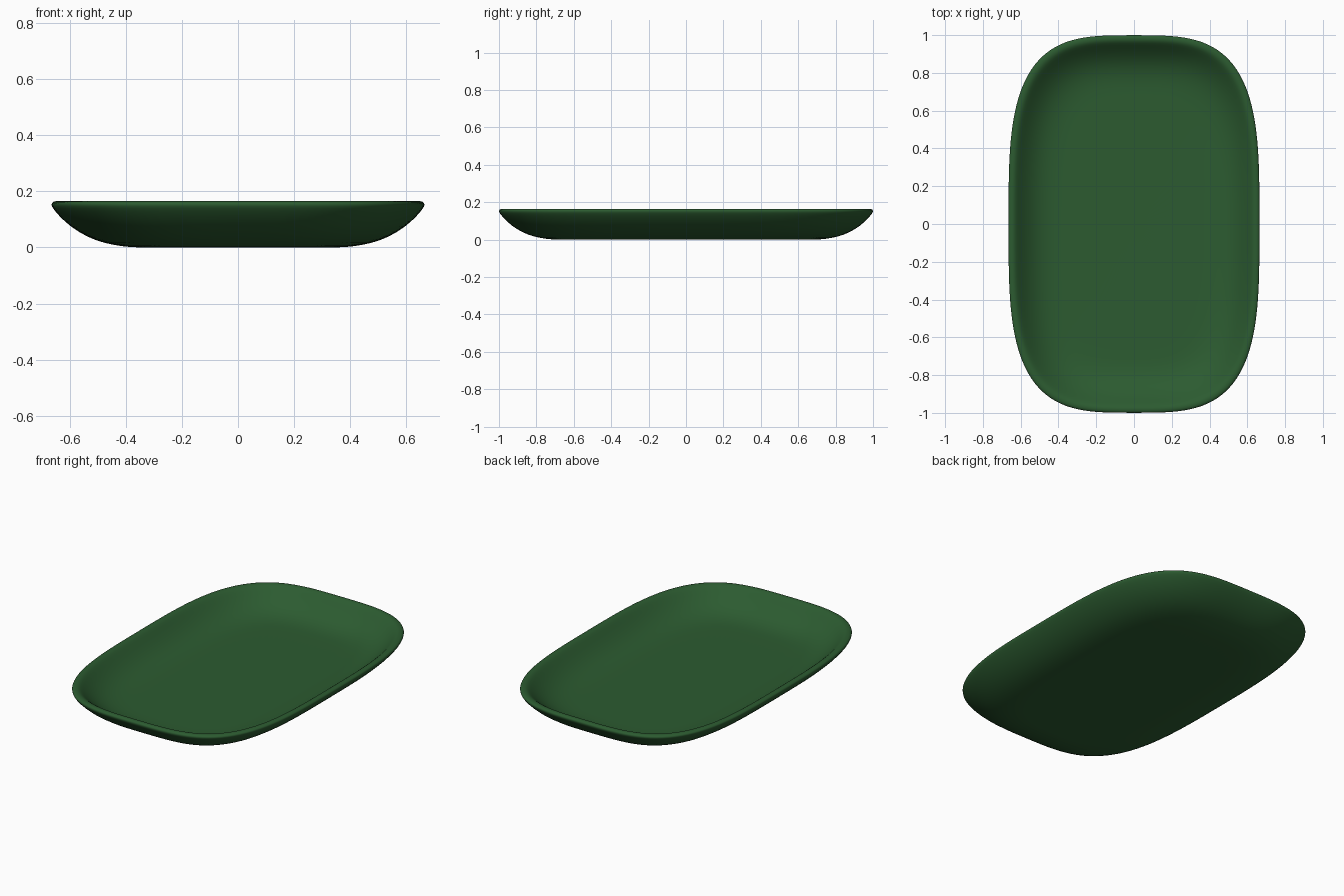
import bpy, bmesh, math

if "Cube" in bpy.data.objects:
    bpy.data.objects.remove(bpy.data.objects["Cube"])

HALF_X, HALF_Y, POWER, SEGMENTS = 0.666, 1.001, 3.5, 80

# Cross-section: (inset from the outer edge, height), underside to inner floor
PROFILE = [(0.36, 0.0), (0.30, 0.0), (0.25, 0.004), (0.19, 0.015), (0.13, 0.036),
           (0.07, 0.073), (0.028, 0.112), (0.004, 0.142), (0.0, 0.154),
           (0.006, 0.163), (0.02, 0.166), (0.035, 0.163), (0.052, 0.148),
           (0.085, 0.113), (0.13, 0.077), (0.18, 0.053), (0.235, 0.041),
           (0.29, 0.038), (0.36, 0.038)]


def ring(bm, inset, z):
    """One rounded-rectangle loop of vertices."""
    a, b = HALF_X - inset, HALF_Y - inset
    verts = []
    for i in range(SEGMENTS):
        t = 2 * math.pi * i / SEGMENTS
        c, s = math.cos(t), math.sin(t)
        r = (abs(c) ** POWER + abs(s) ** POWER) ** (-1 / POWER)
        verts.append(bm.verts.new((a * r * c, b * r * s, z)))
    return verts


# Tray shell lofted through the profile loops
bm = bmesh.new()
rings = [ring(bm, d, z) for d, z in PROFILE]
for low, high in zip(rings, rings[1:]):
    for i in range(SEGMENTS):
        j = (i + 1) % SEGMENTS
        bm.faces.new((low[i], low[j], high[j], high[i]))
bm.faces.new(rings[0][::-1])
bm.faces.new(rings[-1])
bmesh.ops.recalc_face_normals(bm, faces=bm.faces)
for f in bm.faces:
    f.smooth = True

mesh = bpy.data.meshes.new("tray")
bm.to_mesh(mesh)
bm.free()
tray = bpy.data.objects.new("tray", mesh)
bpy.context.collection.objects.link(tray)

# Softened surface
sub = tray.modifiers.new("soften", 'SUBSURF')
sub.levels = sub.render_levels = 1

# Green glaze
mat = bpy.data.materials.new("dark_green")
mat.diffuse_color = (0.025, 0.105, 0.03, 1)
mat.use_nodes = True
mat.node_tree.nodes["Principled BSDF"].inputs["Base Color"].default_value = mat.diffuse_color
mesh.materials.append(mat)
